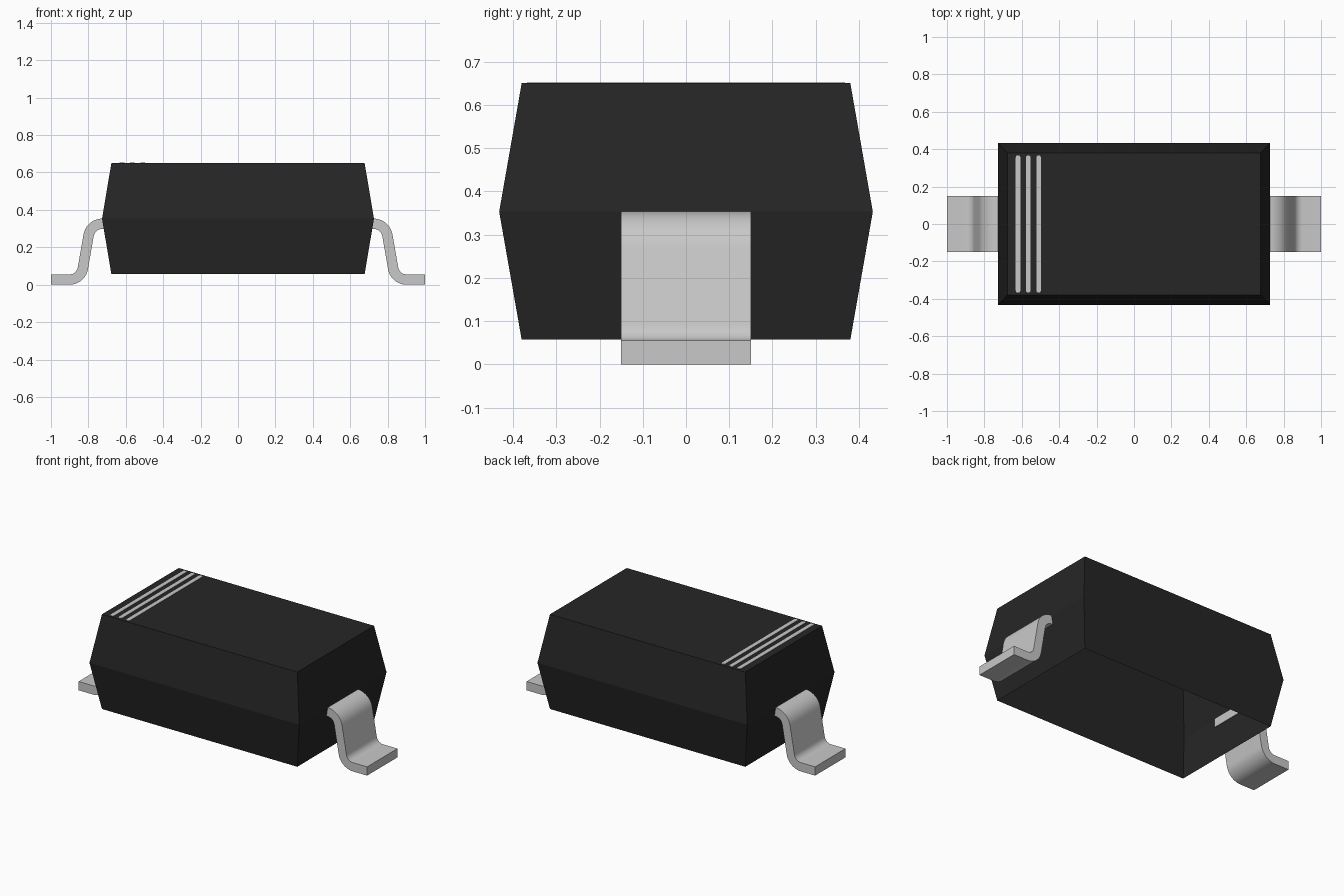
import bpy, bmesh, math
from mathutils import Vector

old = bpy.data.objects.get("Cube")
if old:
    bpy.data.objects.remove(old, do_unlink=True)


def material(name, rgb):
    m = bpy.data.materials.new(name)
    m.use_nodes = True
    color = (*rgb, 1)
    m.diffuse_color = color
    m.node_tree.nodes["Principled BSDF"].inputs["Base Color"].default_value = color
    return m


black = material("black plastic", (0.019, 0.019, 0.019))
silver = material("light grey metal", (0.58, 0.58, 0.58))


def finish(bm, name, mat):
    bmesh.ops.recalc_face_normals(bm, faces=bm.faces)
    mesh = bpy.data.meshes.new(name)
    bm.to_mesh(mesh)
    bm.free()
    mesh.materials.append(mat)
    ob = bpy.data.objects.new(name, mesh)
    bpy.context.collection.objects.link(ob)
    return ob


def prism(outline, shift, name, mat):
    """Extrude a closed outline along a vector."""
    bm = bmesh.new()
    face = bm.faces.new([bm.verts.new(p) for p in outline])
    ext = bmesh.ops.extrude_face_region(bm, geom=[face], use_keep_orig=True)
    moved = [v for v in ext["geom"] if isinstance(v, bmesh.types.BMVert)]
    bmesh.ops.translate(bm, verts=moved, vec=shift)
    return finish(bm, name, mat)


# Body: tapered shell, widest at the seam, open underneath
bm = bmesh.new()
rings = []
for hx, hy, z in [(0.677, 0.38, 0.057), (0.727, 0.432, 0.353), (0.677, 0.38, 0.65)]:
    rings.append([bm.verts.new((sx * hx, sy * hy, z))
                  for sx, sy in [(-1, -1), (1, -1), (1, 1), (-1, 1)]])
for low, high in zip(rings, rings[1:]):
    for i in range(4):
        j = (i + 1) % 4
        bm.faces.new((low[i], low[j], high[j], high[i]))
bm.faces.new(rings[-1])
finish(bm, "body", black)


# Leads: bent strip with rounded corners, offset to both sides of a centre line
def fillet(a, corner, b, radius, steps=10):
    """Return (point, normal) pairs along the arc that rounds a corner."""
    d1, d2 = (corner - a).normalized(), (b - corner).normalized()
    turn = d1.angle_signed(d2)  # positive is clockwise
    start = corner - d1 * radius * math.tan(abs(turn) / 2)
    left = Vector((-d1.y, d1.x))
    side = -1 if turn > 0 else 1
    centre = start + left * side * radius
    pairs = []
    for i in range(steps + 1):
        t = -turn * i / steps
        n = Vector((left.x * math.cos(t) - left.y * math.sin(t),
                    left.x * math.sin(t) + left.y * math.cos(t)))
        pairs.append((centre - n * side * radius, n))
    return pairs


half = 0.0275
path = [Vector(p) for p in [(0.712, 0.326), (0.788, 0.326), (0.84, half), (1.0, half)]]
up = Vector((0, 1))
line = ([(path[0], up)] + fillet(*path[:3], 0.075)
        + fillet(*path[1:], 0.072) + [(path[3], up)])
profile = [p + n * half for p, n in line] + [p - n * half for p, n in reversed(line)]
for side, name in [(1, "left_lead"), (-1, "right_lead")]:
    lead = prism([(side * p.x, -0.15, p.y) for p in profile], (0, 0.3, 0), name, silver)
    bpy.ops.object.select_all(action="DESELECT")
    lead.select_set(True)
    bpy.context.view_layer.objects.active = lead
    bpy.ops.object.shade_smooth_by_angle(angle=math.radians(30))

# Polarity stripes: thin round-ended plates on the top
r, reach = 0.0125, 0.355
for k in range(3):
    x = -0.62 + 0.055 * k
    outline = []
    for end in (0, 1):
        for i in range(7):
            a = math.pi * (end + i / 6)
            y = reach if end == 0 else -reach
            outline.append((x + r * math.cos(a), y + r * math.sin(a), 0.649))
    prism(outline, (0, 0, 0.003), f"stripe_{k + 1}", silver)
